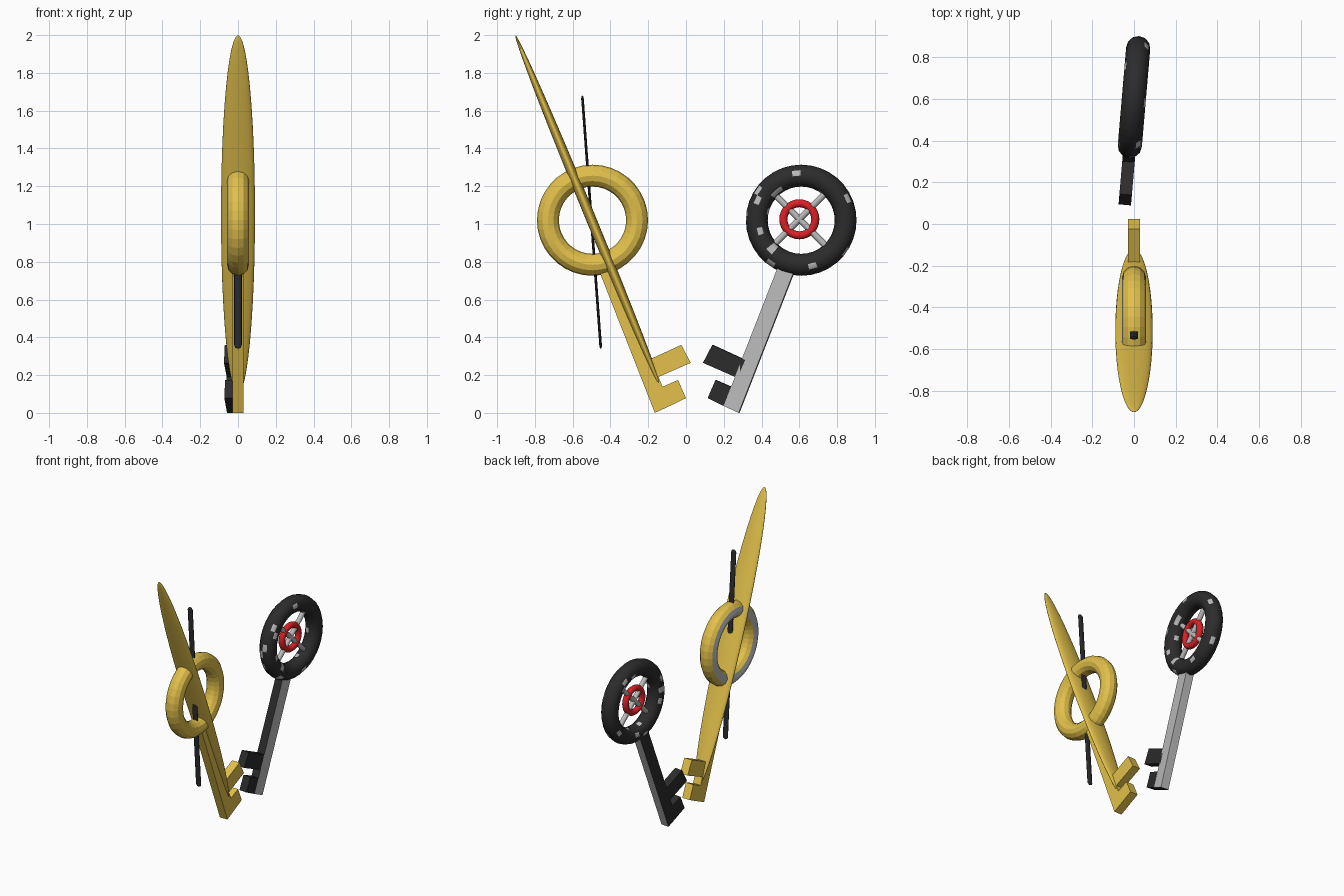
import bpy, bmesh, random
from math import radians, pi, hypot, atan2
from mathutils import Matrix, Vector

if "Cube" in bpy.data.objects:
    bpy.data.objects.remove(bpy.data.objects["Cube"])

random.seed(4)


def material(name, rgb):
    m = bpy.data.materials.new(name)
    m.diffuse_color = (*rgb, 1)
    m.use_nodes = True
    m.node_tree.nodes["Principled BSDF"].inputs["Base Color"].default_value = m.diffuse_color
    return m


GOLD = material("gold", (0.76, 0.53, 0.07))
BLACK = material("black", (0.025, 0.025, 0.025))
RED = material("red", (0.7, 0.015, 0.02))
GREY = material("bare_metal", (0.5, 0.5, 0.5))

# The second key is turned slightly about its own vertical axis
RING_Y, RING_Z, KEY2_Y = -0.495, 1.02, 0.61
YAW = (Matrix.Translation((0, KEY2_Y, 0)) @ Matrix.Rotation(radians(-4.9), 4, 'Z')
       @ Matrix.Translation((0, -KEY2_Y, 0)))
STILL = Matrix.Identity(4)


def finish(name, bm, mat, place, is_grey=None, smooth=False):
    bmesh.ops.recalc_face_normals(bm, faces=bm.faces)
    bm.normal_update()
    me = bpy.data.meshes.new(name)
    for f in bm.faces:
        f.smooth = smooth
        f.material_index = 1 if is_grey and is_grey(f) else 0
    bm.transform(place)
    bm.to_mesh(me)
    bm.free()
    me.materials.append(mat)
    me.materials.append(GREY)
    ob = bpy.data.objects.new(name, me)
    bpy.context.collection.objects.link(ob)
    return ob


def prism(name, outline, half, mat, place=STILL, is_grey=None):
    """Outline in the YZ plane, extruded along x."""
    bm = bmesh.new()
    f = bm.faces.new([bm.verts.new((-half, y, z)) for y, z in outline])
    r = bmesh.ops.extrude_face_region(bm, geom=[f])
    verts = [v for v in r["geom"] if isinstance(v, bmesh.types.BMVert)]
    bmesh.ops.translate(bm, verts=verts, vec=(2 * half, 0, 0))
    return finish(name, bm, mat, place, is_grey)


def ring(name, y, z, major, minor, segs, sides, mat, place=STILL, is_grey=None, smooth=False):
    """Torus facing x, spun from a small circle."""
    bm = bmesh.new()
    circle = bmesh.ops.create_circle(
        bm, segments=sides, radius=minor,
        matrix=Matrix.Translation((0, y, z + major)) @ Matrix.Rotation(pi / 2, 4, 'Y')
        @ Matrix.Rotation(pi / 2, 4, 'X'))["verts"]
    for v, i in zip(circle, range(sides)):
        a = 2 * pi * i / sides
        v.co = Vector((minor * Matrix.Rotation(a, 2)[0][0], y,
                       z + major + minor * Matrix.Rotation(a, 2)[1][0]))
    bmesh.ops.spin(bm, geom=bm.edges[:], cent=(0, y, z), axis=(1, 0, 0),
                   angle=2 * pi, steps=segs, use_duplicate=False)
    bmesh.ops.remove_doubles(bm, verts=bm.verts, dist=0.0005)
    return finish(name, bm, mat, place, is_grey, smooth)


def pod(name, y, z, tilt, size, stretch, mat):
    """Scaled sphere, optionally pulled apart into a capsule."""
    bm = bmesh.new()
    bmesh.ops.create_uvsphere(bm, u_segments=24, v_segments=25 if stretch else 24, radius=1)
    bm.transform(Matrix.Diagonal((*size, 1)))
    for v in bm.verts:
        v.co.z += stretch if v.co.z > 0 else -stretch
    place = Matrix.Translation((0, y, z)) @ Matrix.Rotation(radians(tilt), 4, 'X')
    return finish(name, bm, mat, place, smooth=True)


# Key profiles (y, z) of the first key; the second is mirrored
shaft = [(-0.165, 0.0), (-0.085, 0.037), (-0.37, 0.765), (-0.465, 0.765)]
lower_tooth = [(-0.085, 0.037), (0.0, 0.078), (-0.042, 0.174), (-0.13, 0.136)]
upper_tooth = [(-0.158, 0.185), (0.025, 0.265), (-0.025, 0.36), (-0.2, 0.28)]


def mirror(outline):
    return [(0.115 - y, z) for y, z in outline]


# Gold key
prism("gold_shaft", shaft, 0.03, GOLD)
prism("gold_lower_tooth", lower_tooth, 0.03, GOLD)
prism("gold_upper_tooth", upper_tooth, 0.03, GOLD)
ring("gold_bow", RING_Y, RING_Z, 0.236, 0.058, 36, 12, GOLD,
     is_grey=lambda f: f.normal.x < -0.75)

# Long wing and thin blade through the gold bow
pod("wing", -0.512, 1.05, 22.4, (0.09, 0.027, 1.027), 0, GOLD)
pod("blade", -0.5, 1.01, 4.2, (0.02, 0.007, 0.022), 0.65, BLACK)

# Black key with wheel bow
prism("black_shaft", mirror(shaft), 0.03, BLACK, YAW,
      is_grey=lambda f: f.normal.x > 0.5 or f.normal.y > 0.5)
prism("black_lower_tooth", mirror(lower_tooth), 0.03, BLACK, YAW)
prism("black_upper_tooth", mirror(upper_tooth), 0.03, BLACK, YAW)
ring("tyre", KEY2_Y, RING_Z, 0.236, 0.058, 36, 12, BLACK, YAW,
     is_grey=lambda f: random.random() < 0.08, smooth=True)
ring("red_hub", KEY2_Y - 0.01, RING_Z + 0.005, 0.085, 0.022, 28, 10, RED, YAW, smooth=True)

# Crossed spokes
for i, a in enumerate((45, -45)):
    bm = bmesh.new()
    bmesh.ops.create_cone(bm, cap_ends=True, segments=12, radius1=0.017, radius2=0.017, depth=0.4)
    spot = Matrix.Translation((0, KEY2_Y - 0.01, RING_Z + 0.005)) @ Matrix.Rotation(radians(a), 4, 'X')
    finish(f"spoke_{i + 1}", bm, GREY, YAW @ spot)
